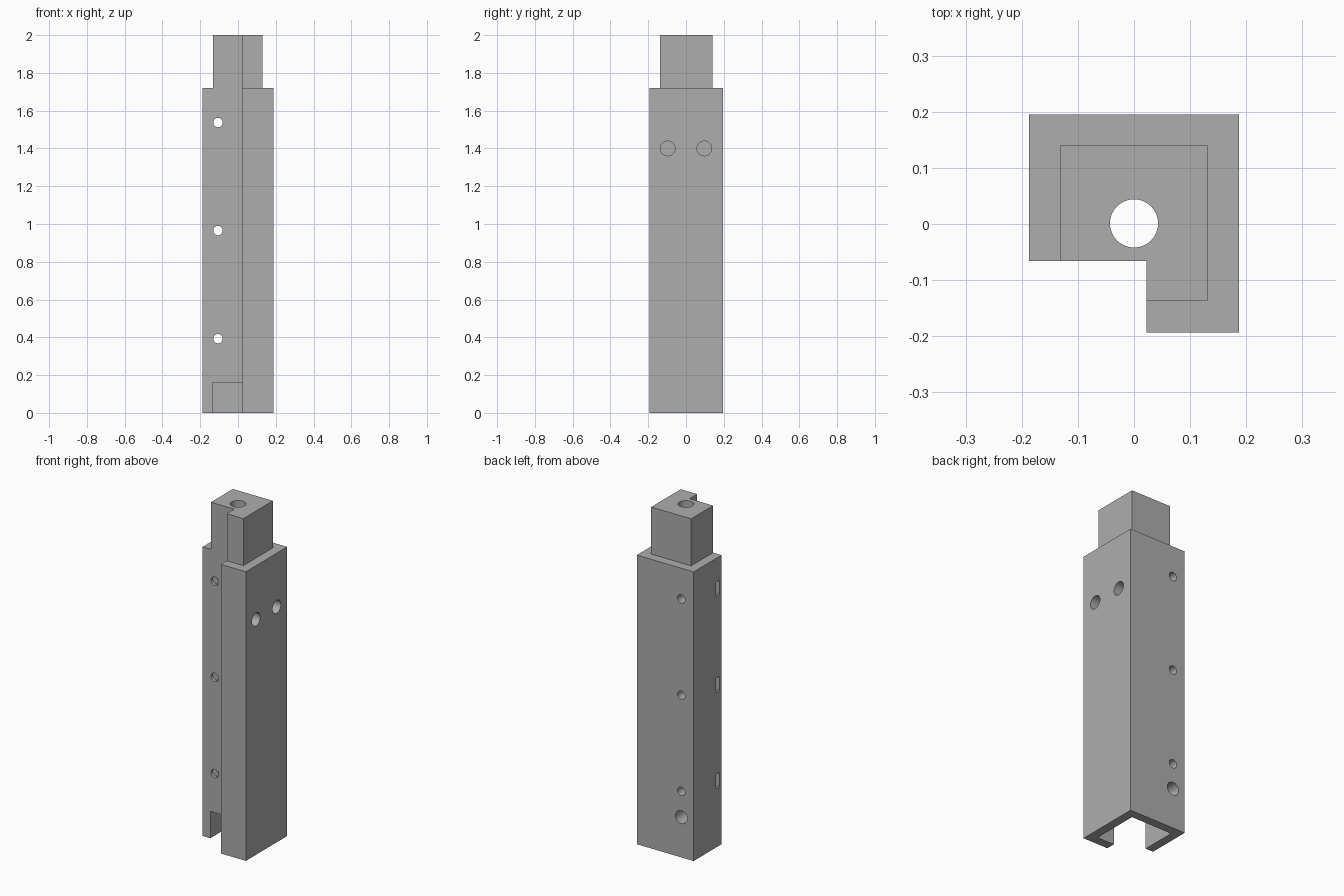
import bpy
import bmesh
from math import pi
from mathutils import Matrix, Vector

cube = bpy.data.objects.get("Cube")
if cube:
    bpy.data.objects.remove(cube, do_unlink=True)

grey = bpy.data.materials.new("Plain grey")
grey.use_nodes = True
colour = (0.42, 0.42, 0.42, 1)
grey.diffuse_color = colour
grey.node_tree.nodes["Principled BSDF"].inputs["Base Color"].default_value = colour


def add_object(name, bm):
    mesh = bpy.data.meshes.new(name)
    bm.to_mesh(mesh)
    bm.free()
    mesh.materials.append(grey)
    obj = bpy.data.objects.new(name, mesh)
    bpy.context.collection.objects.link(obj)
    return obj


def box(name, low, high):
    low, high = Vector(low), Vector(high)
    bm = bmesh.new()
    bmesh.ops.create_cube(bm, size=1, matrix=Matrix.Translation((low + high) / 2)
                          @ Matrix.Diagonal((high - low).to_4d()))
    return add_object(name, bm)


def drill(name, centre, radius, length, axis):
    turn = {"X": Matrix.Rotation(pi / 2, 4, "Y"),
            "Y": Matrix.Rotation(pi / 2, 4, "X"),
            "Z": Matrix.Identity(4)}[axis]
    bm = bmesh.new()
    bmesh.ops.create_cone(bm, cap_ends=True, segments=32, radius1=radius, radius2=radius,
                          depth=length, matrix=Matrix.Translation(centre) @ turn)
    return add_object(name, bm)


SIDE, FRONT, BACK = 0.187, -0.193, 0.195
SHOULDER, TOP = 1.72, 2.0

# Square post with a narrower tenon on top
post = box("post", (-SIDE, FRONT, 0), (SIDE, BACK, SHOULDER))
tenon = box("tenon", (-0.132, -0.137, 1.5), (0.131, 0.14, TOP))

# Full-height corner rebate, bottom socket and central bore
cutters = [
    box("corner_rebate", (-0.4, -0.4, -0.2), (0.022, -0.066, 2.2)),
    box("bottom_socket", (-0.136, -0.14, -0.2), (0.134, 0.143, 0.16)),
    drill("central_bore", (0, 0.001, 1), 0.043, 2.6, "Z"),
]

# Bolt holes running front to back, each with a nut slot from the side
for z in (0.393, 0.965, 1.537):
    cutters.append(drill("bolt_hole", (-0.106, 0, z), 0.025, 0.8, "Y"))
    cutters.append(box("nut_slot", (-0.3, -0.048, z - 0.042), (-0.064, -0.013, z + 0.042)))

# Blind dowel holes in the side and the back
for y in (-0.097, 0.097):
    cutters.append(drill("side_dowel_hole", (SIDE, y, 1.4), 0.039, 0.2, "X"))
cutters.append(drill("back_dowel_hole", (-0.106, BACK, 0.24), 0.039, 0.2, "Y"))

# Combine everything into one solid
for tool in [tenon] + cutters:
    mod = post.modifiers.new(tool.name, "BOOLEAN")
    mod.operation = "UNION" if tool is tenon else "DIFFERENCE"
    mod.solver = "EXACT"
    mod.object = tool
    tool.hide_render = True
bpy.context.view_layer.update()
solid = bpy.data.meshes.new_from_object(
    post.evaluated_get(bpy.context.evaluated_depsgraph_get()))
post.modifiers.clear()
post.data = solid
solid.name = "post"
for tool in [tenon] + cutters:
    bpy.data.objects.remove(tool, do_unlink=True)
solid.materials.clear()
solid.materials.append(grey)
for face in solid.polygons:
    face.material_index = 0

# Smooth bores, crisp edges
bpy.ops.object.select_all(action="DESELECT")
post.select_set(True)
bpy.context.view_layer.objects.active = post
bpy.ops.object.shade_smooth_by_angle(angle=pi / 6)
